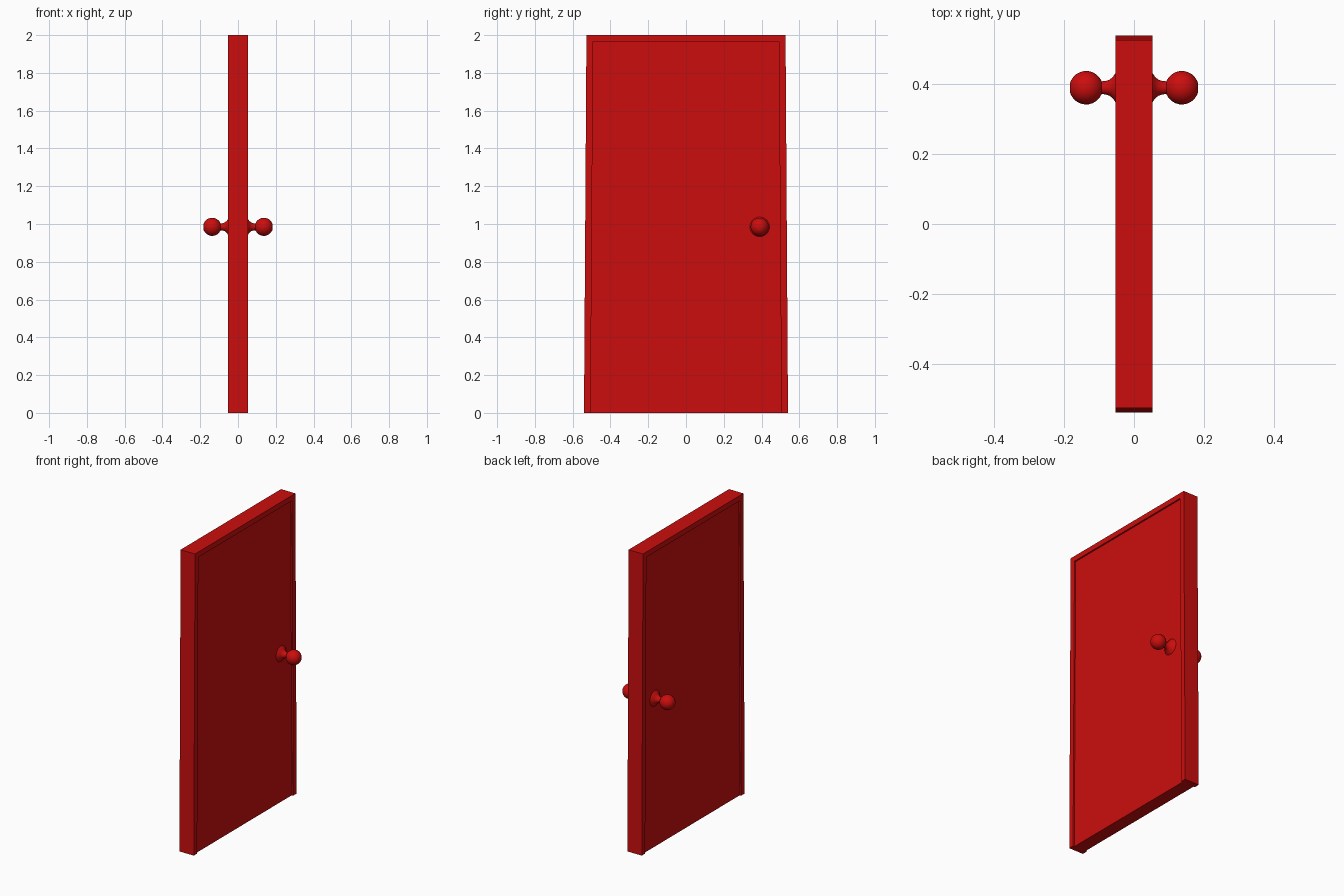
import bpy, bmesh, math
from mathutils import Matrix, Vector

if "Cube" in bpy.data.objects:
    bpy.data.objects.remove(bpy.data.objects["Cube"])

red = bpy.data.materials.new("red_paint")
red.diffuse_color = (0.6, 0.004, 0.004, 1)
red.use_nodes = True
red.node_tree.nodes["Principled BSDF"].inputs["Base Color"].default_value = red.diffuse_color


def finish(name, bm):
    bmesh.ops.recalc_face_normals(bm, faces=bm.faces)
    mesh = bpy.data.meshes.new(name)
    bm.to_mesh(mesh)
    bm.free()
    mesh.materials.append(red)
    ob = bpy.data.objects.new(name, mesh)
    bpy.context.collection.objects.link(ob)
    return ob


def slab(name, outline, half):
    # Extrude a y-z outline through the door thickness
    bm = bmesh.new()
    face = bm.faces.new([bm.verts.new((-half, y, z)) for y, z in outline])
    ext = bmesh.ops.extrude_face_region(bm, geom=[face])
    moved = [v for v in ext["geom"] if isinstance(v, bmesh.types.BMVert)]
    bmesh.ops.translate(bm, verts=moved, vec=(2 * half, 0, 0))
    return finish(name, bm)


def knob(name, side):
    # Flared rose, neck and ball with a flat end, turned about the x axis
    profile = [(0.035, 0), (0.041, 0.054), (0.053, 0.042), (0.06, 0.031),
               (0.07, 0.023), (0.082, 0.019), (0.097, 0.018)]
    r, cx = 0.048, 0.137
    for i in range(10):
        a = math.radians(156 - i * 14.4)
        profile.append((cx + r * math.cos(a), r * math.sin(a)))
    profile += [(0.183, 0.014), (0.183, 0)]
    bm = bmesh.new()
    vs = [bm.verts.new((x, q, 0)) for x, q in profile]
    es = [bm.edges.new(p) for p in zip(vs, vs[1:])]
    bmesh.ops.spin(bm, geom=vs + es, cent=(0, 0, 0), axis=(1, 0, 0),
                   angle=2 * math.pi, steps=32)
    bmesh.ops.remove_doubles(bm, verts=bm.verts, dist=1e-5)
    spot = Vector((0, 0.39, 0.985))
    bmesh.ops.transform(bm, verts=bm.verts,
                        matrix=Matrix.Translation(spot) @ Matrix.Diagonal((side, 1, 1, 1)))
    ob = finish(name, bm)
    bpy.ops.object.select_all(action='DESELECT')
    ob.select_set(True)
    bpy.context.view_layer.objects.active = ob
    bpy.ops.object.shade_smooth_by_angle(angle=math.radians(35))


# Slightly tapered frame, open at the floor
left = [(-0.54, 0), (-0.527, 2), (0.527, 2), (0.54, 0)]
inner = [(0.505, 0), (0.492, 1.965), (-0.492, 1.965), (-0.505, 0)]
slab("door_frame", left + inner, 0.053)

# Recessed door leaf
slab("door_panel", inner, 0.043)

# A knob on each face
knob("right_knob", 1)
knob("left_knob", -1)
